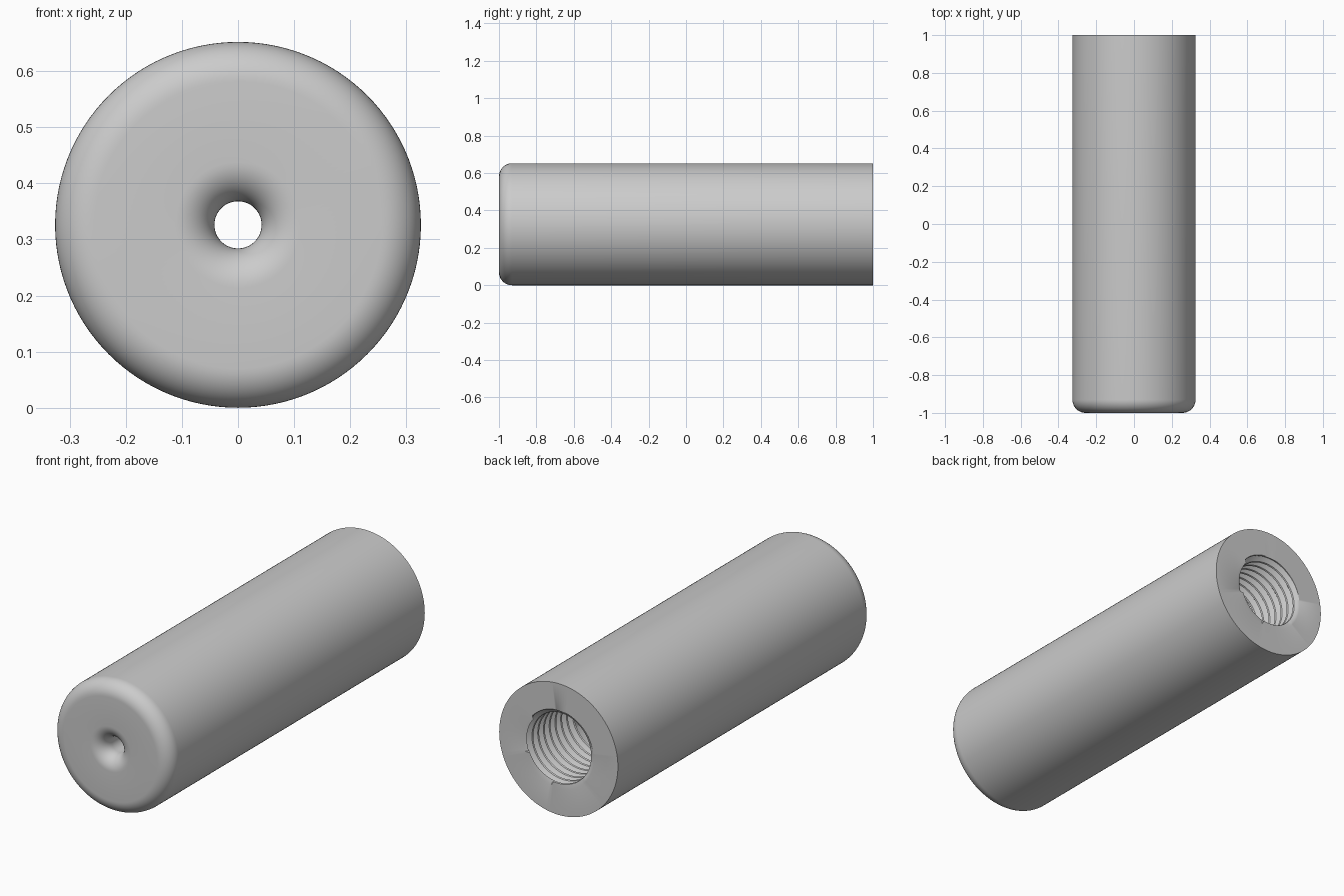
import bpy, bmesh, math

cube = bpy.data.objects.get("Cube")
if cube:
    bpy.data.objects.remove(cube, do_unlink=True)

SEGS = 120
R = 0.326            # outer radius, also axis height
MAJOR, MINOR = 0.193, 0.168
PITCH, STEPS = 0.045, 6
THREAD_END, BACK = 0.62, 1.0
FLOOR = -0.8

grey = bpy.data.materials.new("plain grey")
grey.use_nodes = True
colour = (0.6, 0.6, 0.6, 1)
grey.diffuse_color = colour
grey.node_tree.nodes["Principled BSDF"].inputs["Base Color"].default_value = colour


def arc(cy, cr, rad, a0, a1, n=12):
    """Points (y, r) along a quarter round."""
    pts = []
    for i in range(n + 1):
        a = math.radians(a0 + (a1 - a0) * i / n)
        pts.append((cy + rad * math.sin(a), cr + rad * math.cos(a)))
    return pts


def point(bm, y, r, j):
    a = 2 * math.pi * j / SEGS
    return bm.verts.new((r * math.cos(a), y, R + r * math.sin(a)))


def skin(bm, rows):
    for lo, hi in zip(rows, rows[1:]):
        for j in range(len(lo) - 1):
            bm.faces.new((lo[j], lo[j + 1], hi[j + 1], hi[j]))


bm = bmesh.new()

# Turned body: bore, floor, small front hole with rounded mouth, rounded nose, barrel, back face
profile = [(THREAD_END, MAJOR), (FLOOR, MAJOR), (FLOOR, 0.042)]
profile += arc(-0.93, 0.112, 0.07, 180, 270)
profile += arc(-0.93, R - 0.07, 0.07, -90, 0)
profile += [(BACK, R), (BACK, MAJOR)]
skin(bm, [[point(bm, y, r, j) for j in range(SEGS + 1)] for y, r in profile])

# Helical thread inside the back end, run out at both ends
wave = [0, 0.1, 0.6, 1, 0.9, 0.4]
turns = round((BACK - THREAD_END) / PITCH)
rows = []
for i in range(-STEPS, (turns + 1) * STEPS + 1):
    row = []
    for j in range(SEGS + 1):
        y = THREAD_END + PITCH * (i / STEPS + j / SEGS)
        r = MAJOR - (MAJOR - MINOR) * wave[i % STEPS]
        if y <= THREAD_END or y >= BACK:
            y, r = min(max(y, THREAD_END), BACK), MAJOR
        row.append(point(bm, y, r, j))
    rows.append(row)
skin(bm, rows)

bmesh.ops.remove_doubles(bm, verts=bm.verts, dist=0.00002)
bmesh.ops.dissolve_degenerate(bm, edges=bm.edges, dist=0.00002)
bmesh.ops.recalc_face_normals(bm, faces=bm.faces)

mesh = bpy.data.meshes.new("threaded_sleeve")
bm.to_mesh(mesh)
bm.free()
mesh.materials.append(grey)
sleeve = bpy.data.objects.new("threaded_sleeve", mesh)
bpy.context.collection.objects.link(sleeve)

bpy.ops.object.select_all(action='DESELECT')
sleeve.select_set(True)
bpy.context.view_layer.objects.active = sleeve
bpy.ops.object.shade_smooth_by_angle(angle=math.radians(30))
